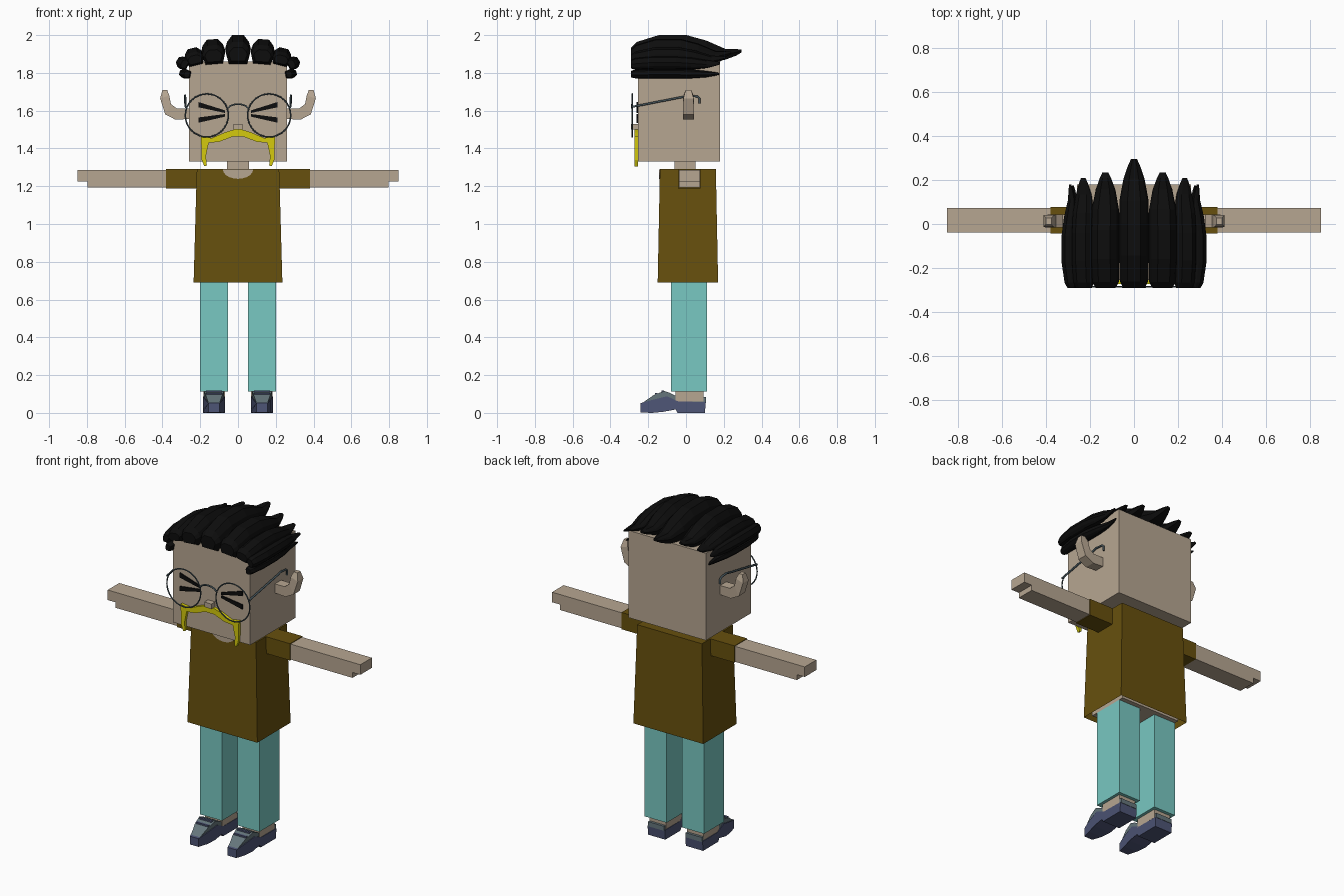
import bpy, bmesh, math

if "Cube" in bpy.data.objects:
    bpy.data.objects.remove(bpy.data.objects["Cube"], do_unlink=True)


def material(name, r, g, b):
    m = bpy.data.materials.new(name)
    m.use_nodes = True
    m.diffuse_color = (r, g, b, 1)
    m.node_tree.nodes["Principled BSDF"].inputs["Base Color"].default_value = (r, g, b, 1)
    return m


SKIN = material("skin", .47, .38, .285)
BLACK = material("black", .004, .004, .004)
SHIRT = material("brown_cloth", .135, .08, .004)
TEAL = material("teal_cloth", .19, .58, .54)
YELLOW = material("yellow", .66, .59, .004)
NAVY = material("navy", .075, .09, .18)
SLATE = material("slate", .13, .18, .2)
METAL = material("dark_metal", .06, .09, .105)


def loft(name, rings, mat, caps=(True, True)):
    """Join equal rings of points into one closed surface."""
    bm = bmesh.new()
    loops = [[bm.verts.new(p) for p in ring] for ring in rings]
    n = len(loops[0])
    for a, b in zip(loops, loops[1:]):
        for i in range(n):
            j = (i + 1) % n
            bm.faces.new((a[i], a[j], b[j], b[i]))
    if caps[0]:
        bm.faces.new(loops[0])
    if caps[1]:
        bm.faces.new(loops[-1])
    bmesh.ops.recalc_face_normals(bm, faces=bm.faces)
    me = bpy.data.meshes.new(name)
    bm.to_mesh(me)
    bm.free()
    me.materials.append(mat)
    ob = bpy.data.objects.new(name, me)
    bpy.context.collection.objects.link(ob)
    return ob


def rect(x0, x1, y0, y1, z):
    return [(x0, y0, z), (x1, y0, z), (x1, y1, z), (x0, y1, z)]


def box(name, x0, x1, y0, y1, z0, z1, mat):
    return loft(name, [rect(x0, x1, y0, y1, z0), rect(x0, x1, y0, y1, z1)], mat)


def side_box(name, s, x0, x1, *rest):
    return box(name, s * x0, s * x1, *rest)


def front_plate(name, outline, y0, y1, mat):
    """Outline in x and z, given thickness along y."""
    return loft(name, [[(x, y, z) for x, z in outline] for y in (y0, y1)], mat)


def wire(name, points, radius, mat):
    cu = bpy.data.curves.new(name, "CURVE")
    cu.dimensions = "3D"
    cu.bevel_depth = radius
    cu.bevel_resolution = 1
    cu.use_fill_caps = True
    sp = cu.splines.new("POLY")
    sp.points.add(len(points) - 1)
    for p, co in zip(sp.points, points):
        p.co = (*co, 1)
    cu.materials.append(mat)
    ob = bpy.data.objects.new(name, cu)
    bpy.context.collection.objects.link(ob)


# Head, neck and torso
box("head", -.26, .26, -.254, .18, 1.33, 1.86, SKIN)
box("neck", -.058, .058, -.06, .05, 1.27, 1.34, SKIN)
box("torso", -.2, .2, -.12, .14, .7, 1.25, SKIN)
loft("shirt", [rect(-.235, .235, -.15, .17, .69), rect(-.218, .218, -.138, .158, 1.29)],
     SHIRT, caps=(False, True))
arc = [(.08 * math.cos(a), 1.289 + .05 * math.sin(a))
       for a in [math.pi * (1 + i / 10) for i in range(11)]]
front_plate("neckline", arc, -.143, -.136, SKIN)
box("nose", -.024, .024, -.29, -.25, 1.5, 1.53, SKIN)

# Moustache: one half outline, mirrored
half = [(.02, 1.5), (.07, 1.485), (.14, 1.455), (.196, 1.465), (.192, 1.34), (.178, 1.305),
        (.165, 1.31), (.17, 1.36), (.155, 1.43), (.1, 1.435), (.03, 1.462)]
front_plate("moustache", half + [(-x, z) for x, z in reversed(half)], -.272, -.253, YELLOW)

# Hair strands: position along strand, centre height, half height, half width
PROFILE = [(0, .3, .25, .72), (.05, .35, .4, .95), (.25, .5, .5, 1), (.5, .5, .5, 1),
           (.68, .4, .4, .97), (.85, .3, .2, .7), (.95, .37, .12, .4), (1, .42, .05, .2)]
SECTION = [(-.45, 1), (.45, 1), (.85, .5), (1, 0), (.75, -1), (-.75, -1), (-1, 0), (-.85, .5)]


def strand(name, x, z, height, width, y_end, roll):
    c, s = math.cos(roll), math.sin(roll)
    rings = []
    for t, mid, hh, w in PROFILE:
        ring = []
        for u, v in SECTION:
            a, b = u * w * width, (mid + v * hh) * height
            ring.append((x + a * c + b * s, -.29 + t * (y_end + .29), z - a * s + b * c))
        rings.append(ring)
    loft(name, rings, BLACK)


strand("hair_centre", 0, 1.855, .145, .068, .295, 0)

for s, side in ((1, "left"), (-1, "right")):
    # Hair
    for part, x, z, height, width, y_end, roll in (
            ("inner", .126, 1.853, .125, .064, .235, 5),
            ("outer", .222, 1.845, .088, .052, .21, 14),
            ("temple", .268, 1.838, .062, .034, .18, 60),
            ("side", .254, 1.79, .057, .025, .175, 78)):
        strand(f"{side}_hair_{part}", s * x, z, height, width, y_end, s * math.radians(roll))

    # Squeezed-shut eye: two bars meeting toward the nose
    for part, z in (("upper", 1.632), ("lower", 1.55)):
        bend = .01 if z > 1.6 else -.01
        front_plate(f"{side}_eye_{part}", [(s * .21, z + .014), (s * .07, 1.592 + bend),
                    (s * .07, 1.578 + bend), (s * .21, z - .014)], -.261, -.253, BLACK)

    # Ear: square section bent upward; inner corner, outer corner, half depth
    bends = [((.25, 1.612), (.25, 1.557), .03), ((.325, 1.612), (.33, 1.552), .03),
             ((.355, 1.635), (.385, 1.58), .03), ((.364, 1.68), (.412, 1.665), .027),
             ((.375, 1.71), (.4, 1.71), .015)]
    loft(f"{side}_ear", [[(s * a[0], .013 - d, a[1]), (s * a[0], .013 + d, a[1]),
                          (s * b[0], .013 + d, b[1]), (s * b[0], .013 - d, b[1])]
                         for a, b, d in bends], SKIN)

    # Glasses
    bpy.ops.mesh.primitive_torus_add(major_radius=.114, minor_radius=.004, major_segments=32,
                                     minor_segments=6, location=(s * .165, -.285, 1.575),
                                     rotation=(math.pi / 2, 0, 0))
    rim = bpy.context.object
    rim.name = f"{side}_rim"
    rim.data.materials.append(METAL)
    wire(f"{side}_temple_arm", [(s * .277, -.287, 1.62), (s * .28, -.02, 1.672),
         (s * .28, .01, 1.68), (s * .28, .06, 1.675), (s * .28, .072, 1.665),
         (s * .28, .072, 1.638)], .006, METAL)

    # Arm, hand and sleeve
    side_box(f"{side}_sleeve", s, .2, .38, -.043, .077, 1.188, 1.29, SHIRT)
    side_box(f"{side}_arm", s, .37, .797, -.038, .073, 1.192, 1.286, SKIN)
    side_box(f"{side}_hand", s, .79, .85, -.038, .073, 1.225, 1.286, SKIN)

    # Leg and ankle
    side_box(f"{side}_trouser", s, .052, .2, -.08, .112, .112, .72, TEAL)
    side_box(f"{side}_ankle", s, .07, .182, -.055, .092, .06, .13, SKIN)

    # Shoe: side profiles narrowed toward the toe
    def shoe_part(name, profile, width, mat):
        def half_width(y):
            return width * (1 if y > -.13 else max(.5, 1 + (y + .13) * 4.5))
        loft(name, [[(s * .127 + k * half_width(y), y, z) for y, z in profile]
                    for k in (-1, 1)], mat)

    shoe_part(f"{side}_sole", [(-.24, .002), (-.18, 0), (-.12, .006), (-.055, .018), (-.045, 0),
              (.1, 0), (.105, .058), (-.04, .06), (-.1, .088), (-.18, .068), (-.24, .052)],
              .058, NAVY)
    shoe_part(f"{side}_upper", [(-.235, .05), (-.17, .095), (-.115, .116), (-.085, .106),
              (-.04, .083), (.107, .083), (.107, .055), (-.04, .055), (-.1, .08)],
              .054, SLATE)
    for i in range(2):
        y, z = -.165 + i * .035, .088 + i * .013
        side_box(f"{side}_lace_{i + 1}", s, .085, .169, y, y + .014, z, z + .018, NAVY)

# Bridge of the glasses
wire("bridge", [(.055 * math.sin(a), -.285, 1.605 + .03 * math.cos(a))
                for a in [math.radians(-75 + 25 * i) for i in range(7)]], .005, METAL)
